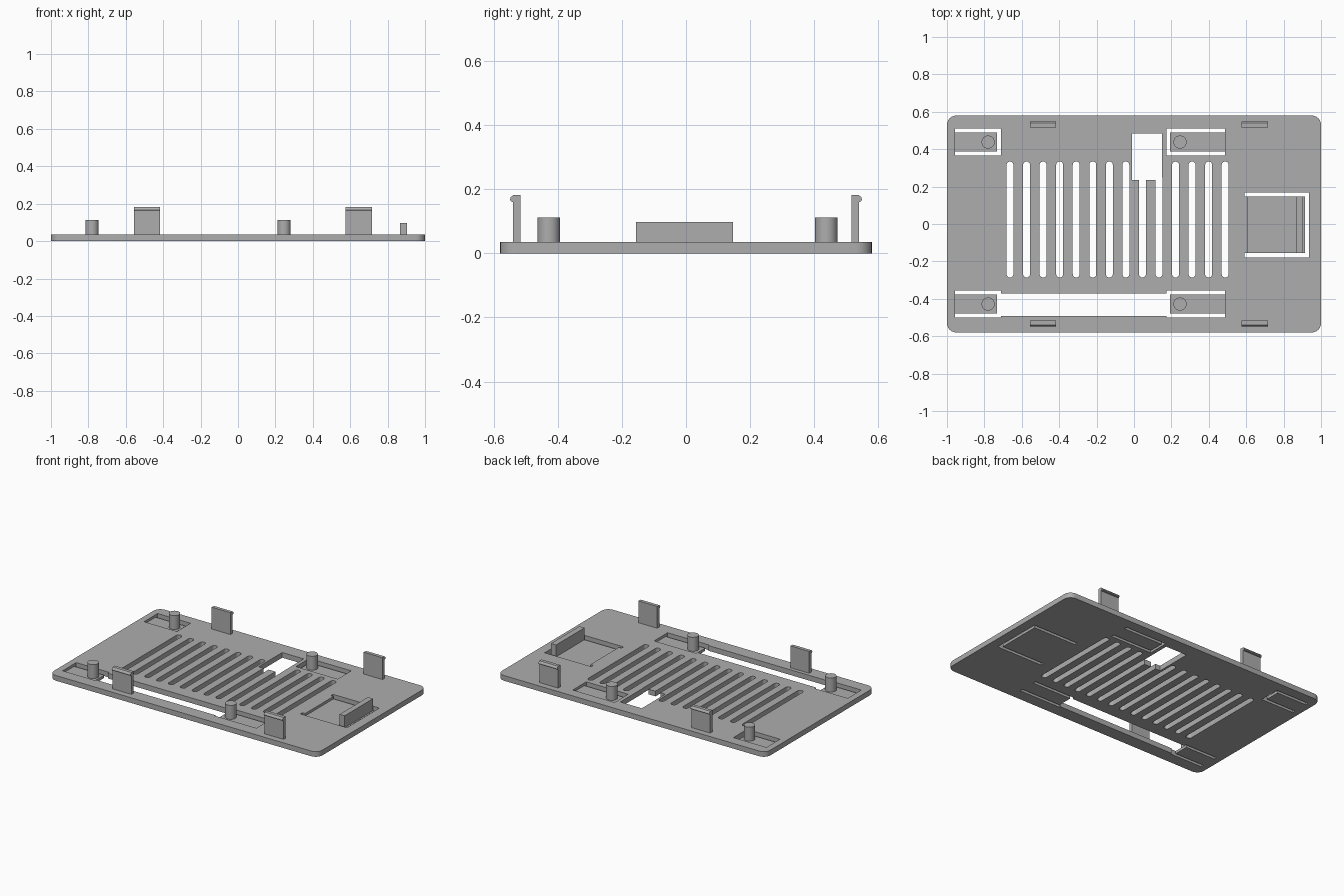
import bpy, bmesh, math
from mathutils import Matrix

cube = bpy.data.objects.get("Cube")
if cube:
    bpy.data.objects.remove(cube, do_unlink=True)

PLATE_TOP = 0.035
TAB_TOP = 0.018

grey = bpy.data.materials.new("matte_grey")
grey.use_nodes = True
GREY = (0.42, 0.42, 0.42, 1)
grey.diffuse_color = GREY
grey.node_tree.nodes["Principled BSDF"].inputs["Base Color"].default_value = GREY


def finish(obj):
    obj.data.materials.clear()
    obj.data.materials.append(grey)
    bpy.ops.object.select_all(action='DESELECT')
    obj.select_set(True)
    bpy.context.view_layer.objects.active = obj
    bpy.ops.object.shade_smooth_by_angle(angle=math.radians(35))


def prism(name, outline, low, high, matrix=Matrix()):
    """Extrude a flat outline from low to high, then place it."""
    bm = bmesh.new()
    face = bm.faces.new([bm.verts.new((a, b, low)) for a, b in outline])
    moved = bmesh.ops.extrude_face_region(bm, geom=[face])["geom"]
    bmesh.ops.translate(bm, vec=(0, 0, high - low),
                        verts=[v for v in moved if isinstance(v, bmesh.types.BMVert)])
    bm.transform(matrix)
    bmesh.ops.recalc_face_normals(bm, faces=bm.faces)
    mesh = bpy.data.meshes.new(name)
    bm.to_mesh(mesh)
    bm.free()
    obj = bpy.data.objects.new(name, mesh)
    bpy.context.collection.objects.link(obj)
    return obj


def rounded(x0, x1, y0, y1, r=0, steps=6):
    """Rectangle outline with optional round corners."""
    if r == 0:
        return [(x0, y0), (x1, y0), (x1, y1), (x0, y1)]
    centres = [(x1 - r, y1 - r), (x0 + r, y1 - r), (x0 + r, y0 + r), (x1 - r, y0 + r)]
    points = []
    for i, (cx, cy) in enumerate(centres):
        for k in range(steps + 1):
            a = math.pi / 2 * (i + k / steps)
            points.append((cx + r * math.cos(a), cy + r * math.sin(a)))
    return points


def box(name, x0, x1, y0, y1, z0, z1):
    obj = prism(name, rounded(x0, x1, y0, y1), z0, z1)
    finish(obj)
    return obj


# Base plate
plate = prism("base_plate", rounded(-1, 1, -0.58, 0.58, 0.05), 0, PLATE_TOP)


def cut(outline):
    cutter = prism("cutter", outline, -0.1, 0.1)
    cutter.hide_render = True
    mod = plate.modifiers.new("cut", 'BOOLEAN')
    mod.operation, mod.solver, mod.object = 'DIFFERENCE', 'EXACT', cutter
    bpy.context.view_layer.objects.active = plate
    bpy.ops.object.modifier_apply(modifier=mod.name)
    bpy.data.objects.remove(cutter, do_unlink=True)


# Vent slots
for i in range(14):
    x = -0.663 + i * 0.0885
    top = 0.26 if i in (8, 9) else 0.334
    end = rounded(x - 0.0185, x + 0.0185, -0.286, top, 0.018)
    cut(end)

# Connector window and long side opening
cut(rounded(-0.01, 0.15, 0.235, 0.485))
cut(rounded(-0.75, 0.21, -0.491, -0.371))

# Spring tabs with locating pegs: root end, free end, gap end, peg position
for side, root, free, gap, peg_x in (("right", -0.957, -0.733, -0.711, -0.78),
                                     ("left", 0.487, 0.192, 0.175, 0.246)):
    for end, y in (("front", -0.428), ("back", 0.438)):
        cut(rounded(min(root, gap), max(root, gap), y - 0.072, y + 0.072))
        box(f"{end}_{side}_spring_tab", min(root, free), max(root, free),
            y - 0.051, y + 0.051, 0, TAB_TOP)
        peg = prism(f"{end}_{side}_peg",
                    [(peg_x + 0.035 * math.cos(a * math.tau / 32),
                      y + 0.035 * math.sin(a * math.tau / 32)) for a in range(32)],
                    TAB_TOP, 0.112)
        finish(peg)

# Latch tab with its upright wall
cut(rounded(0.61, 0.936, -0.178, 0.168))
for y0, y1 in ((-0.178, -0.156), (0.146, 0.168)):
    cut(rounded(0.59, 0.65, y0, y1))
box("latch_tab", 0.61, 0.914, -0.156, 0.146, 0, TAB_TOP)
box("latch_wall", 0.866, 0.904, -0.156, 0.146, TAB_TOP, 0.098)

finish(plate)

# Hooked clips along both long edges
hook = [(0.516, PLATE_TOP), (0.539, PLATE_TOP), (0.539, 0.16), (0.546, 0.162),
        (0.549, 0.167), (0.547, 0.175), (0.539, 0.182), (0.516, 0.182)]
axes = Matrix(((0, 0, 1, 0), (1, 0, 0, 0), (0, 1, 0, 0), (0, 0, 0, 1)))
for end, sign in (("front", -1), ("back", 1)):
    for side, x in (("right", -0.487), ("left", 0.646)):
        clip = prism(f"{end}_{side}_clip", [(sign * y, z) for y, z in hook],
                     x - 0.07, x + 0.07, axes)
        finish(clip)
